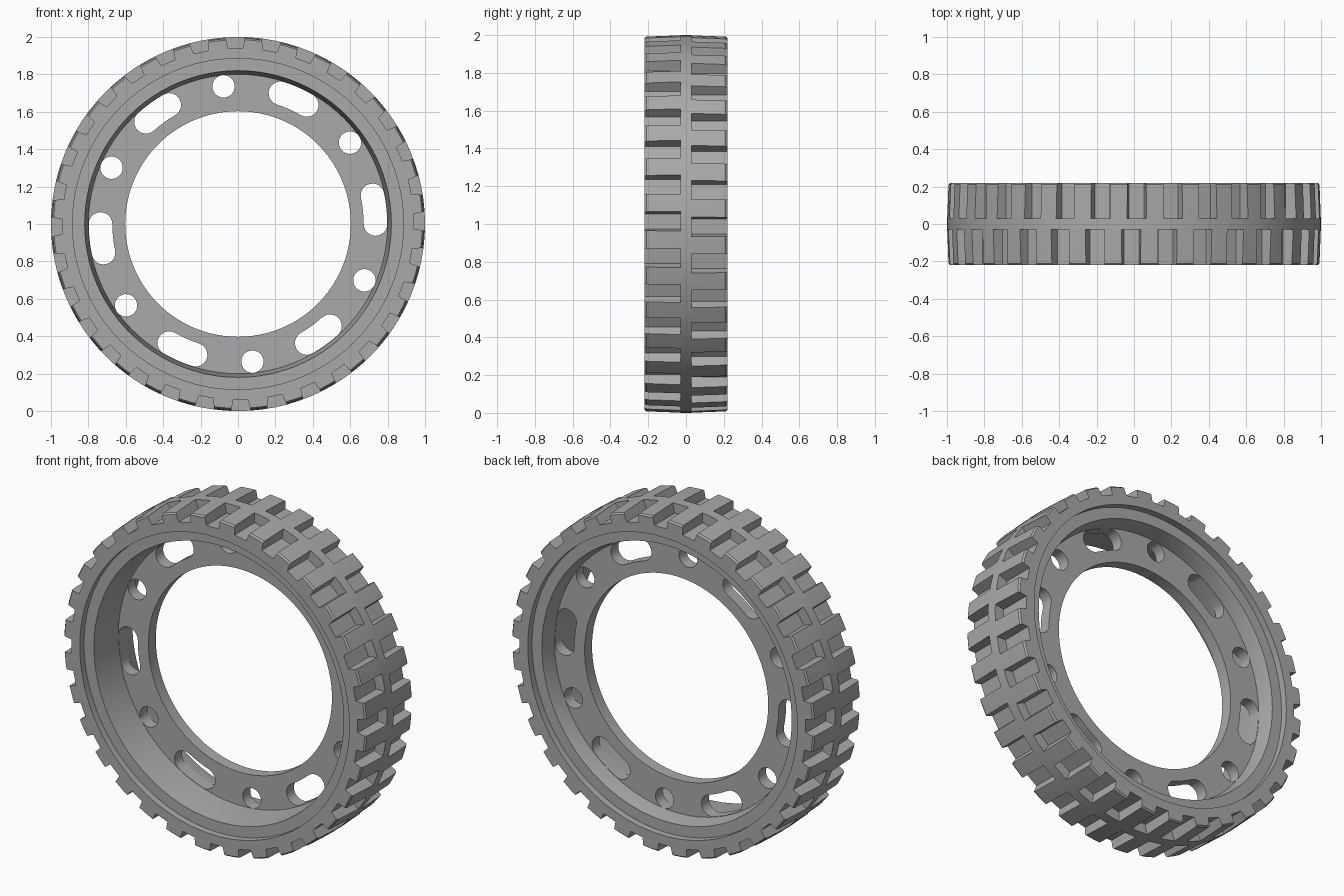
import bpy, bmesh, math
from mathutils import Vector

if "Cube" in bpy.data.objects:
    bpy.data.objects.remove(bpy.data.objects["Cube"], do_unlink=True)

SEGMENTS = 96
LUGS = 32

grey = bpy.data.materials.new("plain grey")
grey.use_nodes = True
colour = (0.4, 0.4, 0.4, 1)
grey.diffuse_color = colour
grey.node_tree.nodes["Principled BSDF"].inputs["Base Color"].default_value = colour


def polar(r, a, y):
    return Vector((r * math.cos(a), y, r * math.sin(a) + 1))


def finish(name, bm):
    bmesh.ops.recalc_face_normals(bm, faces=bm.faces)
    mesh = bpy.data.meshes.new(name)
    bm.to_mesh(mesh)
    bm.free()
    mesh.materials.append(grey)
    obj = bpy.data.objects.new(name, mesh)
    bpy.context.collection.objects.link(obj)
    return obj


def revolve(name, profile):
    """Closed ring from (y, radius) points around the axle."""
    bm = bmesh.new()
    rings = [[bm.verts.new(polar(r, math.tau * i / SEGMENTS, y)) for y, r in profile]
             for i in range(SEGMENTS)]
    n = len(profile)
    for i in range(SEGMENTS):
        a, b = rings[i], rings[(i + 1) % SEGMENTS]
        for j in range(n):
            k = (j + 1) % n
            bm.faces.new((a[j], a[k], b[k], b[j]))
    return finish(name, bm)


def prism(bm, outline, y0, y1):
    """Extrude an outline of (x, z) points along the axle."""
    front = [bm.verts.new((p.x, y0, p.z)) for p in outline]
    back = [bm.verts.new((p.x, y1, p.z)) for p in outline]
    bm.faces.new(front)
    bm.faces.new(back[::-1])
    for i in range(len(front)):
        j = (i + 1) % len(front)
        bm.faces.new((front[i], back[i], back[j], front[j]))


def cut(target, cutter):
    mod = target.modifiers.new("cut", 'BOOLEAN')
    mod.operation = 'DIFFERENCE'
    mod.solver = 'EXACT'
    mod.object = cutter
    bpy.ops.object.select_all(action='DESELECT')
    bpy.context.view_layer.objects.active = target
    target.select_set(True)
    bpy.ops.object.modifier_apply(modifier=mod.name)
    bpy.data.objects.remove(cutter, do_unlink=True)
    bpy.ops.object.shade_smooth_by_angle(angle=math.radians(25))


# Tyre with stepped side walls and a slightly crowned tread
tyre = revolve("tyre", [
    (-0.22, 0.885), (-0.22, 0.985), (-0.21, 0.993), (-0.03, 1.0), (0.03, 1.0),
    (0.21, 0.993), (0.22, 0.985), (0.22, 0.885), (0.18, 0.885), (0.18, 0.82),
    (0.09, 0.80), (0.02, 0.80), (-0.18, 0.82), (-0.18, 0.885)])

# Tread grooves, two slightly staggered rows beside a centre rib
bm = bmesh.new()
for side in (-1, 1):
    for i in range(LUGS):
        a = math.tau * i / LUGS - side * 0.015
        radial = Vector((math.cos(a), 0, math.sin(a)))
        tangent = Vector((-math.sin(a), 0, math.cos(a)))
        centre = Vector((0, 0, 1))
        outline = [centre + radial * r + tangent * t for r, t in
                   ((0.94, -0.04), (1.03, -0.058), (1.03, 0.058), (0.94, 0.04))]
        prism(bm, outline, side * 0.03, side * 0.25)
cut(tyre, finish("groove_cutter", bm))

# Flat wheel disc with a large centre opening
disc = revolve("wheel_disc", [(0.02, 0.603), (0.02, 0.81), (0.09, 0.81), (0.09, 0.603)])


def slot_outline(angle, half_span, radius, width):
    """Rounded slot bent along the wheel; a zero span gives a round hole."""
    steps = 12
    points = []
    for end in (1, -1):
        a = angle + end * half_span
        c = polar(radius, a, 0)
        for k in range(steps + (half_span > 0)):
            t = a + (0 if end > 0 else math.pi) + math.pi * k / steps
            points.append(c + Vector((math.cos(t), 0, math.sin(t))) * width)
        if half_span:
            # Long edge between the two rounded ends
            edge = radius - end * width
            for k in range(1, 4):
                points.append(polar(edge, a - end * half_span * k / 2, 0))
    return points


bm = bmesh.new()
for i in range(6):
    turn = math.radians(6 + 60 * i)
    prism(bm, slot_outline(turn + math.radians(30), 0, 0.74, 0.06), -0.1, 0.2)
    prism(bm, slot_outline(turn, 0.105, 0.735, 0.063), -0.1, 0.2)
cut(disc, finish("hole_cutter", bm))
